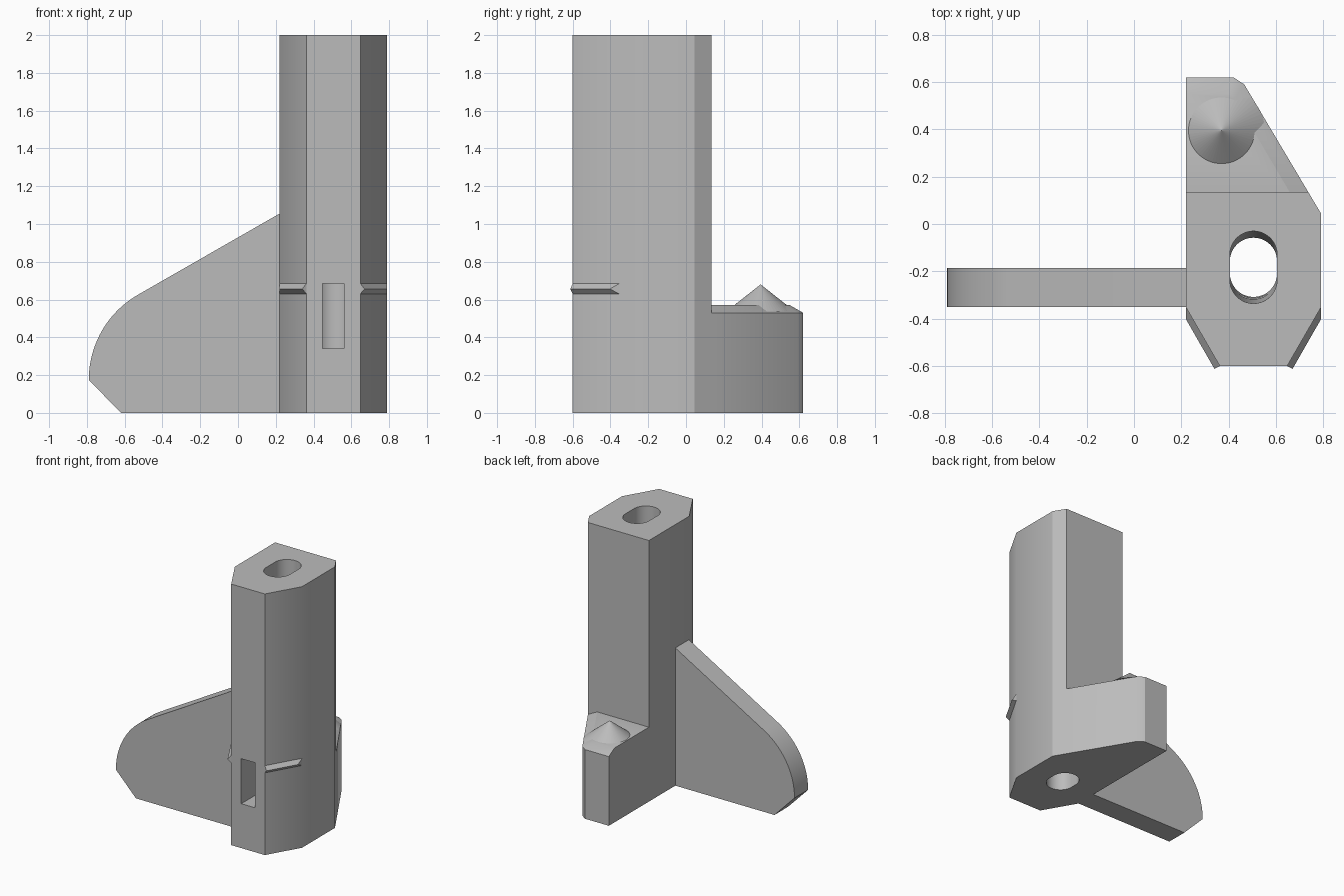
import bpy, bmesh, math
from mathutils import Vector

if "Cube" in bpy.data.objects:
    bpy.data.objects.remove(bpy.data.objects["Cube"])

grey = bpy.data.materials.new("plain_grey")
grey.use_nodes = True
colour = (0.5, 0.5, 0.5, 1)
grey.diffuse_color = colour
grey.node_tree.nodes["Principled BSDF"].inputs["Base Color"].default_value = colour


def finish(name, bm):
    bmesh.ops.recalc_face_normals(bm, faces=bm.faces[:])
    mesh = bpy.data.meshes.new(name)
    bm.to_mesh(mesh)
    bm.free()
    mesh.materials.append(grey)
    ob = bpy.data.objects.new(name, mesh)
    bpy.context.collection.objects.link(ob)
    return ob


def loft(name, *rings):
    """Closed solid through rings of equal point count."""
    bm = bmesh.new()
    loops = [[bm.verts.new(p) for p in ring] for ring in rings]
    n = len(loops[0])
    for low, high in zip(loops, loops[1:]):
        for i in range(n):
            j = (i + 1) % n
            bm.faces.new((low[i], low[j], high[j], high[i]))
    bm.faces.new(loops[0])
    bm.faces.new(loops[-1])
    return finish(name, bm)


def level(points, z):
    return [(x, y, z) for x, y in points]


def combine(target, other, operation):
    mod = target.modifiers.new(operation, "BOOLEAN")
    mod.operation, mod.object, mod.solver = operation, other, "EXACT"
    bpy.context.view_layer.objects.active = target
    bpy.ops.object.modifier_apply(modifier=mod.name)
    bpy.data.objects.remove(other)


def smooth(ob, degrees):
    bpy.ops.object.select_all(action="DESELECT")
    ob.select_set(True)
    bpy.context.view_layer.objects.active = ob
    bpy.ops.object.shade_smooth_by_angle(angle=math.radians(degrees))


MID, LEFT, RIGHT, FRONT, BACK = 0.505, 0.22, 0.79, -0.6, 0.135
CORNER_X, CORNER_Y = 0.1425, -0.353

# Tall column with angled front corners and one angled back corner
outline = [(LEFT, CORNER_Y), (LEFT + CORNER_X, FRONT), (RIGHT - CORNER_X, FRONT),
           (RIGHT, CORNER_Y), (RIGHT, 0.045), (0.7365, BACK), (LEFT, BACK)]
column = loft("column", level(outline, 0), level(outline, 2))

# Low rear block with a bevelled top
foot = [(LEFT, BACK), (0.7365, BACK), (0.466, 0.59), (0.42, 0.62), (LEFT, 0.62)]
top = [(LEFT, BACK), (0.658, BACK), (0.425, 0.53), (0.4, 0.55), (LEFT, 0.55)]
block = loft("rear_block", level(foot, 0), level(foot, 0.53), level(top, 0.57))
combine(column, block, "UNION")


# Long rounded bore, slightly tapered towards the bottom
def stadium(half, z, r=0.1, steps=24):
    ring = []
    for side in (1, -1):
        for i in range(steps + 1):
            a = math.pi * i / steps + (0 if side > 0 else math.pi)
            ring.append((MID + r * math.cos(a),
                         -0.183 + side * (half - r) + r * math.sin(a), z))
    return ring


bore = loft("bore_cutter", stadium(0.125, -0.01), stadium(0.153, 2.01))
combine(column, bore, "DIFFERENCE")

# Window from the front face into the bore
window = [(MID - 0.0575, -0.7), (MID + 0.0575, -0.7),
          (MID + 0.0575, -0.2), (MID - 0.0575, -0.2)]
combine(column, loft("window_cutter", level(window, 0.34), level(window, 0.685)),
        "DIFFERENCE")
smooth(column, 30.3)

# Side fin with a rounded upper corner
R = 0.52
fin = [(LEFT, 0), (LEFT, 1.055)]
for i in range(25):
    a = math.radians(120 + 60 * i / 24)
    fin.append((-0.79 + R + R * math.cos(a), 0.175 + R * math.sin(a)))
fin.append((-0.62, 0))
fin_ob = loft("side_fin", *[[(x, y, z) for x, z in fin] for y in (-0.35, -0.185)])
smooth(fin_ob, 20)

# Triangular ridges across both angled front corners
for side, name in ((-1, "right_ridge"), (1, "left_ridge")):
    def section(x, y, tip_x, tip_y):
        return [(MID + side * x, y, 0.63), (MID + side * x, y, 0.685),
                (MID + side * tip_x, tip_y, 0.656)]
    loft(name, section(0.285, CORNER_Y, 0.285, CORNER_Y - 0.05),
         section(0.1425, FRONT, 0.165, FRONT - 0.0125))

# Pointed stud on the rear block, trimmed flush with the block side
bm = bmesh.new()
bmesh.ops.create_cone(bm, cap_ends=True, segments=64, radius1=0.183, radius2=0, depth=0.144)
bmesh.ops.translate(bm, verts=bm.verts[:], vec=(0.37, 0.395, 0.608))
cut = bmesh.ops.bisect_plane(bm, geom=bm.verts[:] + bm.edges[:] + bm.faces[:],
                             plane_co=Vector((LEFT, 0, 0)), plane_no=Vector((-1, 0, 0)),
                             clear_outer=True)
bmesh.ops.holes_fill(bm, edges=[e for e in bm.edges if e.is_boundary])
finish("pointed_stud", bm)
